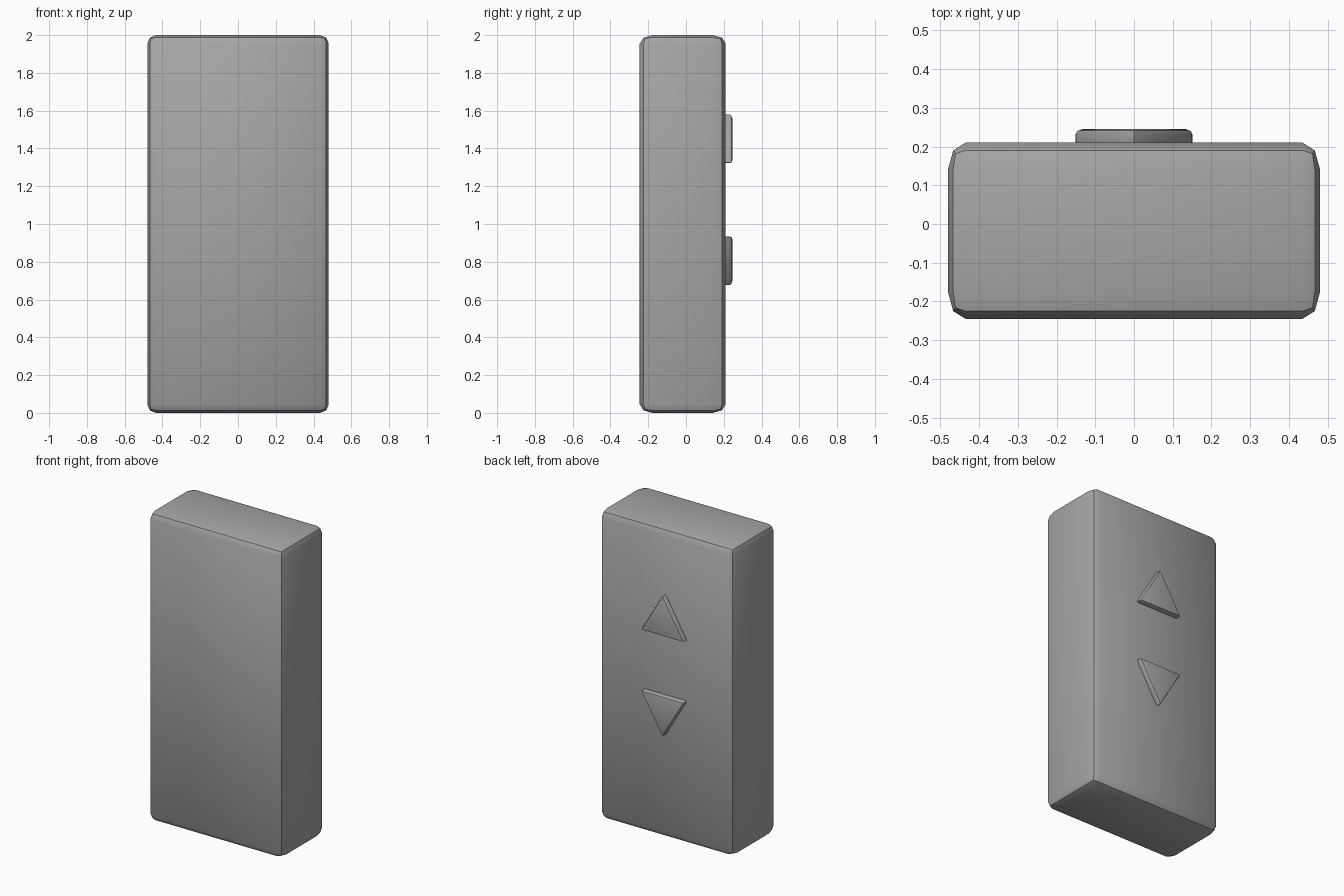
import bpy, bmesh, math
from mathutils import Vector

if "Cube" in bpy.data.objects:
    bpy.data.objects.remove(bpy.data.objects["Cube"])

grey = bpy.data.materials.new("dark_grey")
grey.diffuse_color = (0.38, 0.38, 0.38, 1)
grey.use_nodes = True
grey.node_tree.nodes["Principled BSDF"].inputs["Base Color"].default_value = grey.diffuse_color


def finish(bm, name):
    bmesh.ops.recalc_face_normals(bm, faces=bm.faces)
    mesh = bpy.data.meshes.new(name)
    bm.to_mesh(mesh)
    bm.free()
    mesh.materials.append(grey)
    obj = bpy.data.objects.new(name, mesh)
    bpy.context.collection.objects.link(obj)
    bpy.ops.object.select_all(action='DESELECT')
    obj.select_set(True)
    bpy.context.view_layer.objects.active = obj
    # Bevel ridges stay crisp, bevels blend into the flat faces
    bpy.ops.object.shade_smooth_by_angle(angle=math.radians(37))
    return obj


def bevel_all(bm, width):
    bmesh.ops.bevel(bm, geom=bm.edges[:], offset=width, offset_type='OFFSET',
                    segments=2, profile=0.5, affect='EDGES', clamp_overlap=True)


# Body: bevelled in stretched space so the bevel is wider along y than x and z
def make_body(low, high, bevel):
    low, high, bevel = Vector(low), Vector(high), Vector(bevel)
    size = high - low
    bm = bmesh.new()
    bmesh.ops.create_cube(bm, size=1)
    bmesh.ops.scale(bm, verts=bm.verts, vec=[s / b for s, b in zip(size, bevel)])
    bevel_all(bm, 1.0)
    bmesh.ops.scale(bm, verts=bm.verts, vec=bevel)
    bmesh.ops.translate(bm, verts=bm.verts, vec=(low + high) / 2)
    return finish(bm, "body")


# Raised triangular button on the +y face
def make_button(name, base_z, direction):
    half_width, height, back, front = 0.156, 0.262, 0.18, 0.245
    outline = [(-half_width, base_z), (half_width, base_z),
               (0, base_z + direction * height)]
    bm = bmesh.new()
    face = bm.faces.new([bm.verts.new((x, back, z)) for x, z in outline])
    extruded = bmesh.ops.extrude_face_region(bm, geom=[face], use_keep_orig=True)
    moved = [g for g in extruded["geom"] if isinstance(g, bmesh.types.BMVert)]
    bmesh.ops.translate(bm, verts=moved, vec=(0, front - back, 0))
    bmesh.ops.recalc_face_normals(bm, faces=bm.faces)
    bevel_all(bm, 0.013)
    return finish(bm, name)


make_body((-0.48, -0.245, 0), (0.48, 0.21, 2), (0.045, 0.068, 0.045))
make_button("up_button", 1.323, 1)
make_button("down_button", 0.934, -1)
